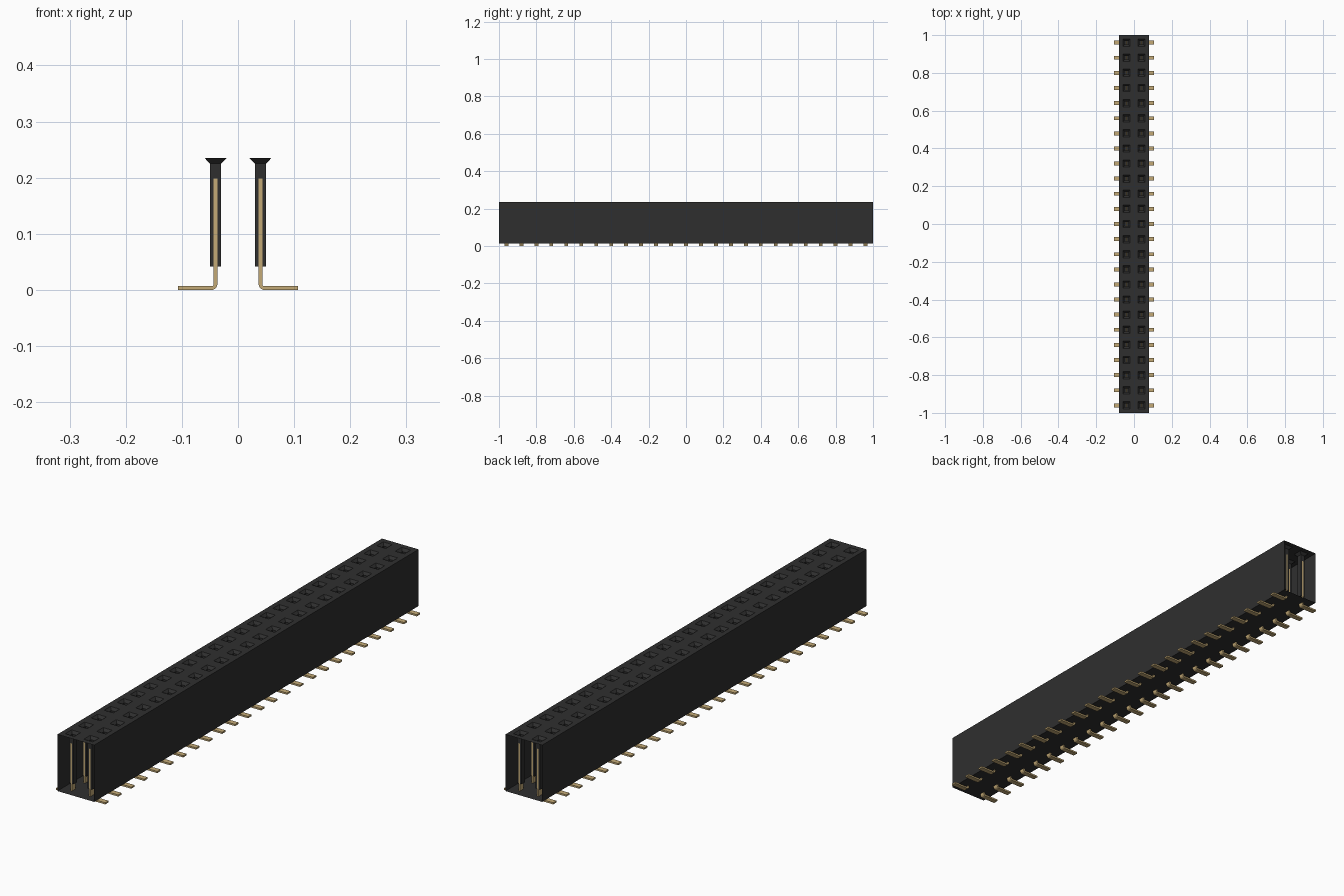
import bpy, bmesh, math

cube = bpy.data.objects.get("Cube")
if cube:
    bpy.data.objects.remove(cube, do_unlink=True)

ROWS, PITCH = 25, 0.08
HALF_W, TOP, BOTTOM = 0.079, 0.235, 0.014
COL_X = 0.04            # distance of each contact column from the centre
ROW_Y = -0.96           # first row


def material(name, rgb):
    m = bpy.data.materials.new(name)
    m.use_nodes = True
    m.diffuse_color = (*rgb, 1)
    m.node_tree.nodes["Principled BSDF"].inputs["Base Color"].default_value = (*rgb, 1)
    return m


black = material("black plastic", (0.028, 0.028, 0.028))
gold = material("gold contact", (0.55, 0.40, 0.18))


def make_object(name, bm, mat):
    mesh = bpy.data.meshes.new(name)
    bm.to_mesh(mesh)
    bm.free()
    mesh.materials.append(mat)
    ob = bpy.data.objects.new(name, mesh)
    bpy.context.collection.objects.link(ob)
    return ob


def repeat(ob):
    """Repeat one right-hand cell along the row and mirror it across x."""
    arr = ob.modifiers.new("Rows", 'ARRAY')
    arr.count = ROWS
    arr.use_relative_offset = False
    arr.use_constant_offset = True
    arr.constant_offset_displace = (0, PITCH, 0)
    ob.modifiers.new("Columns", 'MIRROR').use_axis[0] = True


def ring(bm, x0, x1, half_y, z):
    return [bm.verts.new((x, ROW_Y + y, z)) for x, y in
            ((x0, -half_y), (x1, -half_y), (x1, half_y), (x0, half_y))]


# Housing shell: side walls and floor, open at both ends
bm = bmesh.new()
section = [(-HALF_W, TOP), (-HALF_W, BOTTOM), (HALF_W, BOTTOM), (HALF_W, TOP)]
front, back = [[bm.verts.new((x, y, z)) for x, z in section] for y in (-1, 1)]
for i in range(3):
    bm.faces.new((front[i], front[i + 1], back[i + 1], back[i]))
make_object("housing_shell", bm, black)

# Socket cell: top plate, tapered lead-in, square shaft and its floor
bm = bmesh.new()
rings = [ring(bm, 0, HALF_W, PITCH / 2, TOP)]
for half, z in ((0.0195, TOP), (0.0098, 0.225), (0.0098, 0.042)):
    rings.append(ring(bm, COL_X - half, COL_X + half, half, z))
for a, b in zip(rings, rings[1:]):
    for i in range(4):
        j = (i + 1) % 4
        bm.faces.new((a[i], a[j], b[j], b[i]))
bm.faces.new(rings[-1])
repeat(make_object("sockets", bm, black))

# Contact: bent flat strip with an outward foot
T, R_OUT, PIN_TOP, FOOT_X = 0.0066, 0.0105, 0.199, 0.1065
left = COL_X - T / 2
cx, cz = left + R_OUT, R_OUT


def arc(radius, start, end, steps=6):
    angles = [math.radians(start + (end - start) * k / steps) for k in range(steps + 1)]
    return [(cx + radius * math.cos(a), cz + radius * math.sin(a)) for a in angles]


outline = (arc(R_OUT, 180, 270) + [(FOOT_X, 0), (FOOT_X, T)]
           + arc(R_OUT - T, 270, 180) + [(left + T, PIN_TOP), (left, PIN_TOP)])
bm = bmesh.new()
HALF_PIN = 0.0102
face = bm.faces.new([bm.verts.new((x, ROW_Y - HALF_PIN, z)) for x, z in outline])
new = bmesh.ops.extrude_face_region(bm, geom=[face])["geom"]
bmesh.ops.translate(bm, vec=(0, 2 * HALF_PIN, 0),
                    verts=[v for v in new if isinstance(v, bmesh.types.BMVert)])
bmesh.ops.recalc_face_normals(bm, faces=bm.faces)
repeat(make_object("contact_pins", bm, gold))
